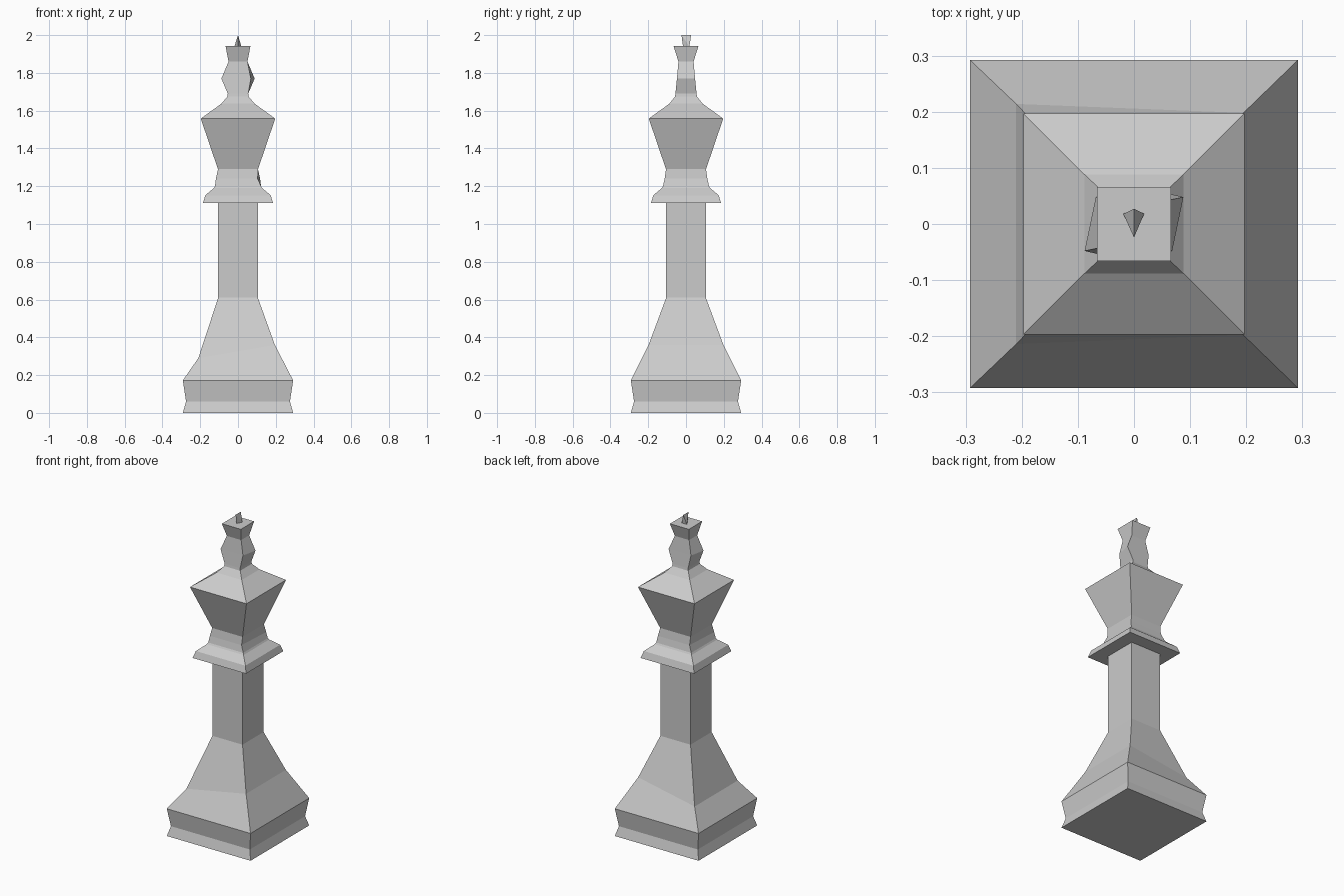
import bpy, bmesh

if "Cube" in bpy.data.objects:
    bpy.data.objects.remove(bpy.data.objects["Cube"])


def finish(name, bm):
    bmesh.ops.recalc_face_normals(bm, faces=bm.faces)
    mesh = bpy.data.meshes.new(name)
    bm.to_mesh(mesh)
    bm.free()
    obj = bpy.data.objects.new(name, mesh)
    bpy.context.collection.objects.link(obj)
    return obj


def ring(rx, z, ry=None, skew=0.0):
    """Four corners; skew pushes two opposite corners outwards in x."""
    ry = ry or rx
    return [(-rx - skew, -ry, z), (rx, -ry, z), (rx + skew, ry, z), (-rx, ry, z)]


def loft(name, rings):
    bm = bmesh.new()
    loops = [[bm.verts.new(p) for p in r] for r in rings]
    for a, b in zip(loops, loops[1:]):
        for i in range(4):
            j = (i + 1) % 4
            bm.faces.new((a[i], a[j], b[j], b[i]))
    bm.faces.new(loops[0])
    bm.faces.new(loops[-1])
    return finish(name, bm)


# Whole square-section body, with a lopsided ring on the foot slope
slope = [(-0.21, -0.214, 0.29), (0.195, -0.198, 0.36),
         (0.195, 0.198, 0.36), (-0.21, 0.214, 0.29)]
loft("body", [
    ring(0.292, 0), ring(0.275, 0.06), ring(0.292, 0.172),
    slope, ring(0.105, 0.61), ring(0.105, 1.11),
    # Collar
    ring(0.186, 1.11), ring(0.173, 1.152), ring(0.128, 1.19),
    # Neck and flared head
    ring(0.122, 1.2), ring(0.104, 1.24, 0.113, 0.013), ring(0.106, 1.29),
    ring(0.197, 1.558), ring(0.088, 1.637), ring(0.056, 1.675, 0.058),
    # Finial with skewed bulge
    ring(0.054, 1.69, 0.056), ring(0.068, 1.77, 0.048, 0.02),
    ring(0.05, 1.86, 0.04), ring(0.066, 1.942),
])

# Small wedge on the very top
bm = bmesh.new()
pts = [(-0.019, 0.018, 1.94), (0.018, 0.018, 1.94), (0, -0.016, 1.94),
       (0, 0.027, 2.0), (0, -0.024, 2.0)]
for p in pts:
    bm.verts.new(p)
bmesh.ops.convex_hull(bm, input=bm.verts[:])
finish("top_wedge", bm)
